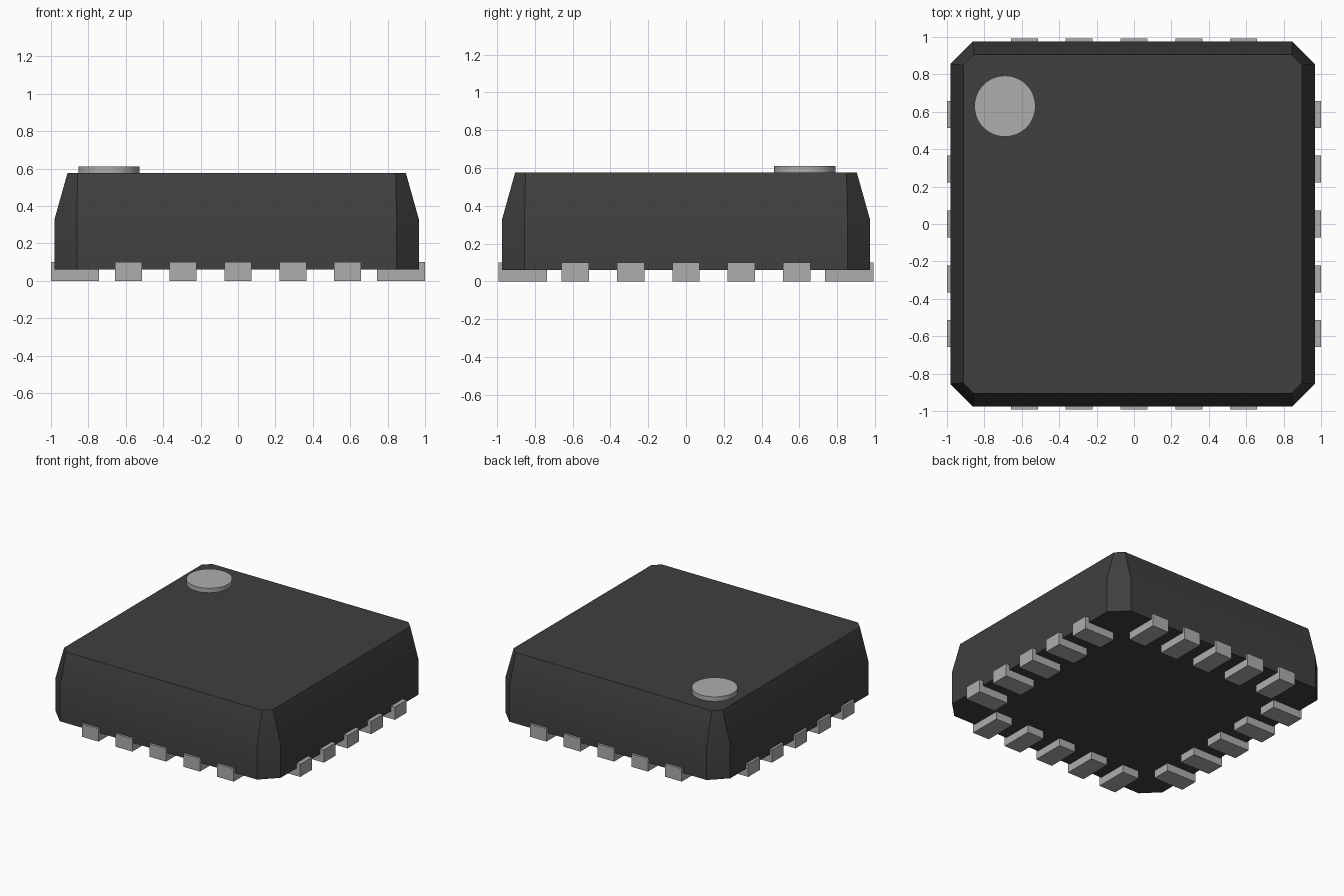
import bpy
import bmesh
import math

if "Cube" in bpy.data.objects:
    bpy.data.objects.remove(bpy.data.objects["Cube"], do_unlink=True)


def make_material(name, rgb, roughness):
    mat = bpy.data.materials.new(name)
    mat.use_nodes = True
    color = (*rgb, 1.0)
    mat.diffuse_color = color
    shader = mat.node_tree.nodes["Principled BSDF"]
    shader.inputs["Base Color"].default_value = color
    shader.inputs["Roughness"].default_value = roughness
    return mat


charcoal = make_material("charcoal plastic", (0.05, 0.05, 0.05), 0.6)
light_grey = make_material("light grey metal", (0.42, 0.42, 0.42), 0.5)


def finish(bm, name, mat, smooth=False):
    bmesh.ops.recalc_face_normals(bm, faces=bm.faces)
    mesh = bpy.data.meshes.new(name)
    bm.to_mesh(mesh)
    bm.free()
    mesh.materials.append(mat)
    obj = bpy.data.objects.new(name, mesh)
    bpy.context.collection.objects.link(obj)
    if smooth:
        bpy.ops.object.select_all(action="DESELECT")
        obj.select_set(True)
        bpy.context.view_layer.objects.active = obj
        bpy.ops.object.shade_smooth_by_angle(angle=math.radians(25))
    return obj


# Package body: chamfered square outlines lofted upwards
def outline(bm, half, cut, z, cx=-0.007):
    a, b = half, half - cut
    pts = [(b, -a), (a, -b), (a, b), (b, a), (-b, a), (-a, b), (-a, -b), (-b, -a)]
    return [bm.verts.new((x + cx, y, z)) for x, y in pts]


bm = bmesh.new()
rings = [outline(bm, *level) for level in
         ((0.975, 0.12, 0.06), (0.975, 0.12, 0.325), (0.905, 0.055, 0.575))]
for low, high in zip(rings, rings[1:]):
    for i in range(8):
        j = (i + 1) % 8
        bm.faces.new((low[i], low[j], high[j], high[i]))
bm.faces.new(rings[0])
bm.faces.new(rings[-1])
finish(bm, "package_body", charcoal, smooth=True)

# Orientation marker: raised disc near the back right corner
bm = bmesh.new()
bmesh.ops.create_cone(bm, cap_ends=True, segments=64, radius1=0.163, radius2=0.163, depth=0.04)
bmesh.ops.translate(bm, verts=bm.verts, vec=(-0.69, 0.63, 0.59))
finish(bm, "orientation_marker", light_grey, smooth=True)

# Contact pads: five per side, reaching under the body
PITCH, WIDTH, LENGTH, HEIGHT = 0.293, 0.144, 0.258, 0.1
sides = {"front": (-90, 0.993), "left": (0, 1.0), "back": (90, 0.993), "right": (180, 1.0)}
for side, (angle, reach) in sides.items():
    for n in range(5):
        bm = bmesh.new()
        bmesh.ops.create_cube(bm, size=1)
        bmesh.ops.scale(bm, verts=bm.verts, vec=(LENGTH, WIDTH, HEIGHT))
        bmesh.ops.translate(bm, verts=bm.verts,
                            vec=(reach - LENGTH / 2, (n - 2) * PITCH, HEIGHT / 2))
        pad = finish(bm, f"{side}_pad_{n + 1}", light_grey)
        pad.rotation_euler.z = math.radians(angle)
